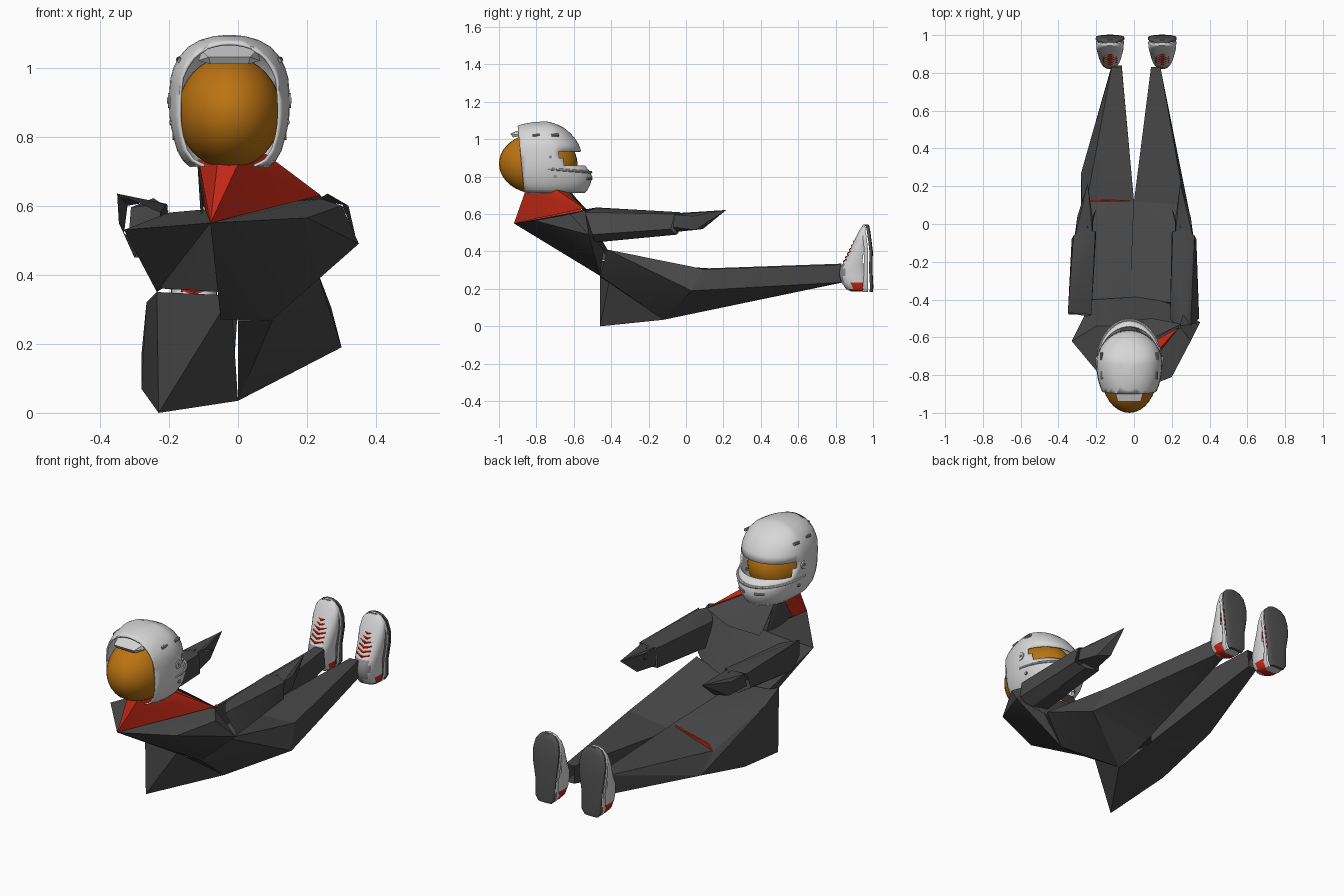
import bpy, bmesh, math
from mathutils import Vector

if "Cube" in bpy.data.objects:
    bpy.data.objects.remove(bpy.data.objects["Cube"])


def mat(name, rgb):
    m = bpy.data.materials.new(name)
    m.diffuse_color = (*rgb, 1)
    m.use_nodes = True
    m.node_tree.nodes["Principled BSDF"].inputs["Base Color"].default_value = m.diffuse_color
    return m


SUIT = mat("suit_grey", (0.065, 0.065, 0.065))
RED = mat("red", (0.56, 0.022, 0.008))
ORANGE = mat("visor_orange", (0.5, 0.175, 0.006))
WHITE = mat("shell_white", (0.68, 0.68, 0.68))
SOLE = mat("sole_grey", (0.085, 0.085, 0.085))
TRIM = mat("trim_grey", (0.28, 0.28, 0.28))


def finish(name, bm, mats, smooth=None, recalc=True):
    if recalc:
        bmesh.ops.recalc_face_normals(bm, faces=bm.faces[:])
    me = bpy.data.meshes.new(name)
    bm.to_mesh(me)
    bm.free()
    ob = bpy.data.objects.new(name, me)
    bpy.context.collection.objects.link(ob)
    for m in mats:
        me.materials.append(m)
    if smooth:
        bpy.ops.object.select_all(action='DESELECT')
        ob.select_set(True)
        bpy.context.view_layer.objects.active = ob
        bpy.ops.object.shade_smooth_by_angle(angle=math.radians(smooth))
    return ob


def drop_faces(bm, rule):
    bmesh.ops.recalc_face_normals(bm, faces=bm.faces[:])
    bmesh.ops.delete(bm, geom=[f for f in bm.faces if rule(f)], context='FACES')


def hull(name, pts, m, open_sets=()):
    """Faceted shell around corner points; faces lying within an open set are left out."""
    bm = bmesh.new()
    for p in pts:
        bm.verts.new(p)
    bmesh.ops.convex_hull(bm, input=bm.verts[:])
    loose = [v for v in bm.verts if not v.link_faces]
    bmesh.ops.delete(bm, geom=loose, context='VERTS')
    sets = [[Vector(p) for p in s] for s in open_sets]
    drop_faces(bm, lambda f: any(all(any((v.co - p).length < 1e-4 for p in s) for v in f.verts) for s in sets))
    return finish(name, bm, [m], 28, False)


def loft(levels, cx, n=32, power=1.0, caps=(True, True)):
    """Stack of rounded sections: (z, y_low, y_high, half_width, y_of_widest)."""
    bm = bmesh.new()
    rings = []
    for z, y0, y1, hw, ym in levels:
        ring = []
        for i in range(n):
            a = 2 * math.pi * (i + 0.5) / n
            c, s = math.cos(a), math.sin(a)
            c = math.copysign(abs(c) ** power, c)
            s = math.copysign(abs(s) ** power, s)
            ring.append(bm.verts.new((cx + hw * c, ym + s * ((y1 - ym) if s > 0 else (ym - y0)), z)))
        rings.append(ring)
    for a, b in zip(rings, rings[1:]):
        for i in range(n):
            j = (i + 1) % n
            bm.faces.new((a[i], a[j], b[j], b[i]))
    if caps[0]:
        bm.faces.new(rings[0][::-1])
    if caps[1]:
        bm.faces.new(rings[-1])
    return bm


def bar(name, p, q, r, m, seg=8):
    """Thin round rod between two points."""
    p, q = Vector(p), Vector(q)
    bm = bmesh.new()
    bmesh.ops.create_cone(bm, cap_ends=True, segments=seg, radius1=r, radius2=r, depth=(q - p).length)
    rot = (q - p).to_track_quat('Z', 'Y').to_matrix()
    for v in bm.verts:
        v.co = rot @ v.co + (p + q) / 2
    return finish(name, bm, [m], 40)


# torso, collar and chest panels under the chin
nape, hip_l = (-.08, -.92, .55), (-.235, -.46, .35)
waist = [(.1, -.46, .27), (-.05, -.46, .27), (.12, -.38, .34), (-.22, -.40, .36), (.23, -.44, .41), hip_l]
hull("torso", waist + [nape, (-.33, -.62, .53), (.35, -.52, .49), (.2, -.81, .565), (.3, -.62, .6),
                       (.24, -.54, .62), (-.2, -.54, .58)], SUIT, [waist, [nape, hip_l, waist[1]]])
base = [nape, (.24, -.545, .63), (-.1, -.55, .6)]
neck = [(-.115, -.72, .735), (.08, -.72, .75), (-.1, -.635, .715), (.08, -.635, .715), (-.06, -.86, .72), (0, -.86, .72)]
hull("collar", base + neck, RED, [base, neck, base[1:] + neck[2:4]])
back = [(-.1, -.625, .715), (.08, -.625, .715), (.1, -.50, .58), (-.08, -.51, .57)]
hull("chest_panel", back + [(-.1, -.61, .71), (.085, -.61, .71), (.25, -.53, .622), (-.09, -.53, .59)], SUIT, [back])
hull("collar_side_panel", [(-.1, -.77, .585), (-.117, -.67, .715), (-.108, -.55, .57), (-.1, -.61, .715),
                           (-.104, -.54, .59)], SUIT)

# legs, open where thigh, shin and pelvis meet
knee_r = [(0, .12, .28), (.27, .1, .305), (.3, .03, .19), (.015, .12, .085)]
crotch, waist_r, belly = (0, -.12, .035), (.1, -.46, .27), (-.02, -.39, .34)
mid = [(0, .12, .28), (0, .12, .31), (.015, .12, .085), (-.015, .12, .085), crotch, belly, (0, -.46, .265)]
hull("right_thigh", knee_r + [crotch, waist_r, (.13, -.38, .34), (.23, -.42, .41), belly, (0, -.46, .265)],
     SUIT, [knee_r, mid])
ank_r = [(.09, .83, .235), (.14, .83, .235), (.09, .83, .33), (.14, .83, .33)]
hull("right_shin", knee_r + ank_r, SUIT, [knee_r, ank_r])
knee_l = [(0, .12, .31), (-.25, .12, .235), (-.28, .27, .165), (-.015, .12, .085)]
hull("left_thigh", knee_l + [(-.23, -.46, 0), (-.28, -.1, .07), crotch, hip_l, belly, (-.265, -.3, .32)],
     SUIT, [knee_l, mid])
ank_l = [(-.065, .84, .235), (-.118, .84, .235), (-.065, .83, .335), (-.118, .83, .335)]
hull("left_shin", knee_l + ank_l, SUIT, [knee_l, ank_l])
hull("knee_slit", [(-.02, .121, .312), (-.02, .125, .306), (-.25, .119, .236), (-.25, .126, .234),
                   (-.215, .119, .268), (-.215, .127, .266)], RED)

# arms and hands
wrist_r = [(.33, -.08, .52), (.32, -.06, .6), (.205, -.04, .605), (.2, -.04, .5), (.28, -.05, .49), (.26, -.03, .61)]
wrist_l = [(-x, y, z) for x, y, z in wrist_r]
arm_r = [(.345, -.5, .49), (.3, -.54, .61), (.2, -.47, .45), (.19, -.5, .58),
         (.26, -.48, .635), (.28, -.49, .45), (.24, -.56, .622)]
arm_l = [(-.35, -.47, .635), (-.345, -.48, .55), (-.3, -.48, .45), (-.24, -.49, .45), (-.225, -.48, .58)]
hull("right_arm", wrist_r + arm_r, SUIT, [wrist_r, arm_r])
hull("left_arm", wrist_l + arm_l, SUIT, [wrist_l, arm_l])
for side, s in (("right", 1), ("left", -1)):
    hull(side + "_hand", [(s * x, y, z) for x, y, z in [
        (.315, -.07, .53), (.31, -.06, .595), (.22, -.05, .605), (.215, -.05, .505), (.29, .05, .515),
        (.23, .09, .52), (.3, .04, .59), (.245, .215, .622), (.22, .04, .603)]], SUIT)
    hull(side + "_thumb", [(s * x, y, z) for x, y, z in [
        (.225, -.01, .59), (.25, -.02, .61), (.22, .0, .56), (.2, .08, .585)]], SUIT)

# head
HX = -.025
bm = bmesh.new()
bmesh.ops.create_uvsphere(bm, u_segments=32, v_segments=20, radius=1)
for v in bm.verts:
    v.co = (HX + v.co.x * .15, -.79 + v.co.y * .21, .87 + v.co.z * .163)
finish("head", bm, [ORANGE], 60)

# helmet shell: rear cut open, eye port removed
M = -.74
shell = [(.712, -.9, -.54, .115, M), (.73, -.95, -.525, .135, M), (.76, -.98, -.51, .152, M),
         (.80, -1.0, -.5, .163, M), (.83, -1.0, -.515, .17, M), (.86, -1.0, -.54, .174, M),
         (.90, -1.0, -.55, .175, M), (.935, -1.0, -.56, .174, M), (.97, -1.0, -.572, .171, M),
         (1.0, -.985, -.59, .162, M), (1.03, -.965, -.615, .147, M), (1.06, -.93, -.65, .12, M),
         (1.08, -.88, -.69, .085, M), (1.091, -.82, -.725, .045, M), (1.094, -.78, -.74, .015, -.76)]
bm = loft(shell, HX, 48, caps=(False, True))
bmesh.ops.bisect_plane(bm, geom=bm.verts[:] + bm.edges[:] + bm.faces[:], plane_co=(0, -.88, .87),
                       plane_no=(0, -1, -.1), clear_outer=True)
port = []
for f in bm.faces:
    c = f.calc_center_median()
    if .86 < c.z < .935 and c.y > (-.69 if c.z > .9 else -.66):
        port.append(f)
bmesh.ops.delete(bm, geom=port, context='FACES')
helmet = finish("helmet_shell", bm, [WHITE], 50)
mod = helmet.modifiers.new("thickness", 'SOLIDIFY')
mod.thickness = .008
mod.offset = -1

# rear lip, side pivots, vents, chin ridge
hull("helmet_rear_lip", [(HX + s * x, y, z) for s in (1, -1) for x, y, z in [
    (.06, -.94, 1.03), (.08, -.87, 1.05), (.09, -.87, 1.02), (.055, -.925, 1.01), (.06, -.83, 1.072)]], WHITE)
for s in (1, -1):
    bar("pivot", (HX + s * .165, -.725, .905), (HX + s * .178, -.725, .905), .022, WHITE, 16)
    bar("pivot_screw", (HX + s * .168, -.725, .905), (HX + s * .180, -.725, .905), .009, TRIM, 10)
    bar("strap_stud", (HX + s * .15, -.7, .8), (HX + s * .165, -.7, .8), .01, TRIM, 8)
    for y, z, x in ((-.7, 1.02, .147), (-.8, 1.02, .143)):
        bar("side_vent", (HX + s * x, y - .02, z), (HX + s * x, y + .02, z + .004), .008, TRIM)
    bar("chin_vent", (HX + s * .03, -.506, .79), (HX + s * .075, -.53, .79), .008, TRIM)
ridge = [(HX + .169 * math.cos(a), M + .232 * math.sin(a), .842 - .018 * math.sin(a))
         for a in [math.pi * i / 16 for i in range(17)]]
for p, q in zip(ridge, ridge[1:]):
    bar("chin_ridge", p, q, .007, WHITE)

# shoes
upper = [(.185, .885, .97, .04), (.2, .855, .975, .053), (.235, .83, .975, .057), (.27, .82, .975, .058),
         (.31, .822, .972, .06), (.335, .838, .972, .064), (.4, .873, .972, .071), (.46, .9, .965, .073),
         (.505, .922, .96, .065), (.53, .938, .955, .045), (.54, .945, .952, .02)]
midsole = [(.183, .935, .982, .04), (.21, .935, .985, .056), (.3, .945, .98, .059), (.4, .945, .982, .073),
           (.46, .94, .975, .075), (.51, .935, .968, .064), (.535, .94, .963, .043), (.545, .945, .958, .02)]
for side, cx in (("right", .15), ("left", -.127)):
    bm = loft([(*l, l[1] * .4 + l[2] * .6) for l in upper], cx, 24, .85)
    drop_faces(bm, lambda f: f.normal.y > .6)
    for f in bm.faces:
        c = f.calc_center_median()
        if c.z < .235 and c.y > .885:
            f.material_index = 1
        elif c.z < .34 and c.y < .845:
            f.material_index = 2
    finish(side + "_shoe_upper", bm, [WHITE, RED, TRIM], 50, False)
    bm = loft([(*l, (l[1] + l[2]) / 2) for l in midsole], cx, 24, .6)
    drop_faces(bm, lambda f: abs(f.normal.y) > .6)
    finish(side + "_shoe_midsole", bm, [WHITE], 50, False)
    bm = loft([(z, b - .006, b + .017, w * 1.02, b + .005) for z, a, b, w in midsole], cx, 24, .6)
    drop_faces(bm, lambda f: f.normal.y < -.8)
    finish(side + "_shoe_sole", bm, [SOLE], 50, False)
    # laces wrap over the instep slope
    for i in range(6):
        z = .347 + i * .021
        y = .843 + (z - .335) * .5
        for s in (1, -1):
            bar(side + "_lace", (cx, y - .004, z), (cx + s * .036, y + .012, z + .008), .0065, RED, 6)
